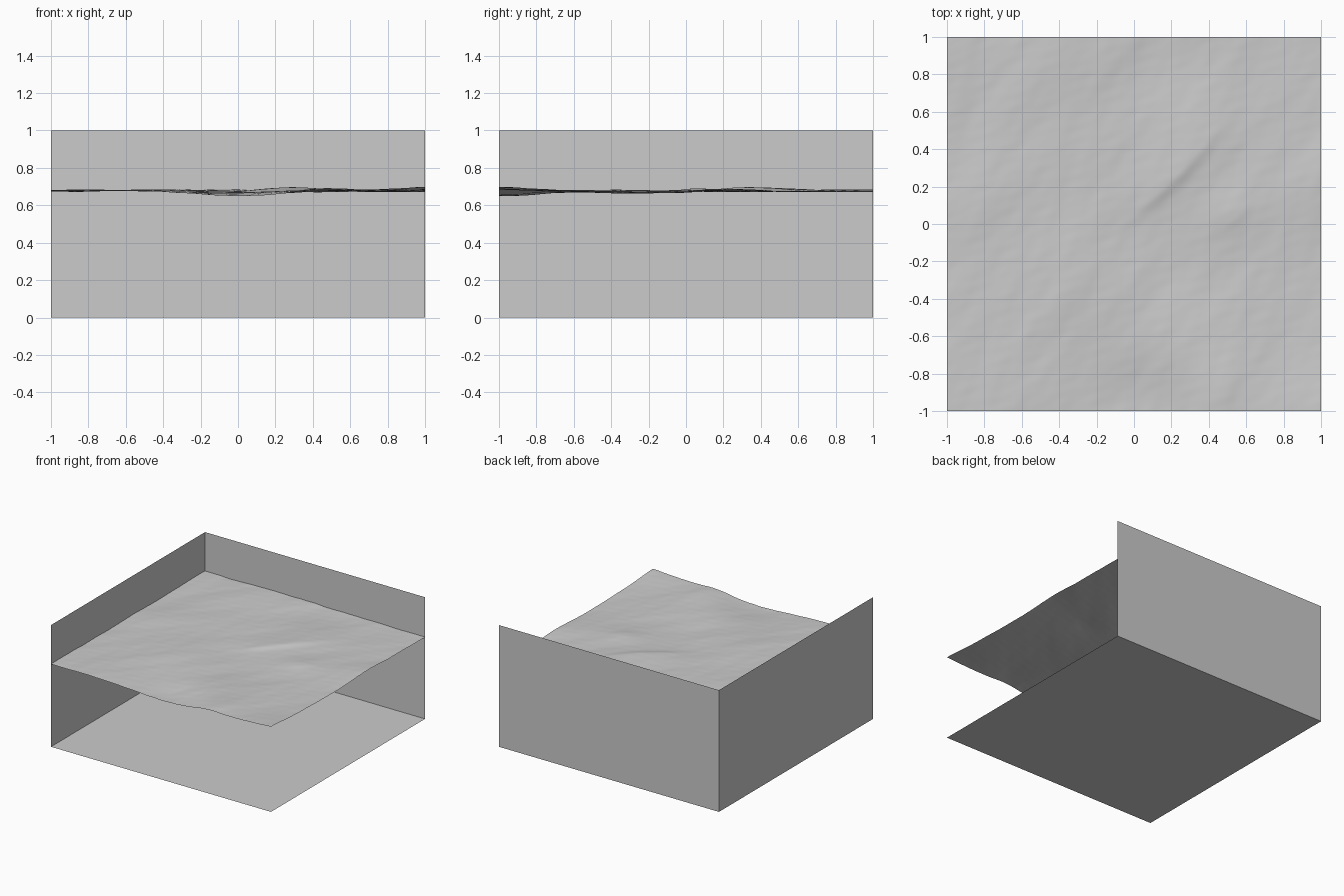
import bpy, bmesh, math, random

if "Cube" in bpy.data.objects:
    bpy.data.objects.remove(bpy.data.objects["Cube"])

random.seed(4)


def panel(name, corners):
    mesh = bpy.data.meshes.new(name)
    mesh.from_pydata(corners, [], [(0, 1, 2, 3)])
    obj = bpy.data.objects.new(name, mesh)
    bpy.context.collection.objects.link(obj)
    return obj


# Floor and the two tank walls
panel("floor", [(-1, -1, 0), (1, -1, 0), (1, 1, 0), (-1, 1, 0)])
panel("left_wall", [(-1, -1, 0), (-1, 1, 0), (-1, 1, 1), (-1, -1, 1)])
panel("back_wall", [(-1, 1, 0), (1, 1, 0), (1, 1, 1), (-1, 1, 1)])

# Ripples: long diagonal swells plus finer seeded chop, crests along x = y
waves = []
for i in range(26):
    k = 5 * 1.13 ** i
    angle = -math.pi / 4 + random.uniform(-0.75, 0.75)
    waves.append((k * math.cos(angle), k * math.sin(angle),
                  0.012 / k ** 1.05, random.uniform(0, 2 * math.pi)))

# Broad swells: x, y, height, radius
swells = [(0.08, -0.1, -0.018, 0.28), (0.13, -1, -0.022, 0.25),
          (0.42, -0.9, 0.016, 0.22), (1, -1, 0.014, 0.25),
          (-0.15, -0.85, -0.012, 0.25), (0.25, 0.55, 0.012, 0.25),
          (-0.9, 0.1, 0.007, 0.3)]


def height(x, y):
    z = 0.677
    for kx, ky, a, p in waves:
        z += a * math.sin(kx * x + ky * y + p)
    for sx, sy, h, r in swells:
        z += h * math.exp(-((x - sx) ** 2 + (y - sy) ** 2) / r ** 2)
    # steep crests starting near the centre and right of it
    for cx, cy, length, h in ((0.22, 0.25, 0.3, 0.013), (0.54, 0.04, 0.12, 0.009)):
        along = (x - cx + y - cy) / math.sqrt(2)
        across = (x - cx - y + cy) / math.sqrt(2) + 0.25 * along ** 2
        width = 0.12 if across < 0 else 0.045
        z += h * math.exp(-(along / length) ** 2 - (across / width) ** 2)
    return z


# Water surface
bm = bmesh.new()
bmesh.ops.create_grid(bm, x_segments=160, y_segments=160, size=1)
for v in bm.verts:
    v.co.z = height(v.co.x, v.co.y)
for f in bm.faces:
    f.smooth = True
mesh = bpy.data.meshes.new("water_surface")
bm.to_mesh(mesh)
bm.free()
bpy.context.collection.objects.link(bpy.data.objects.new("water_surface", mesh))
